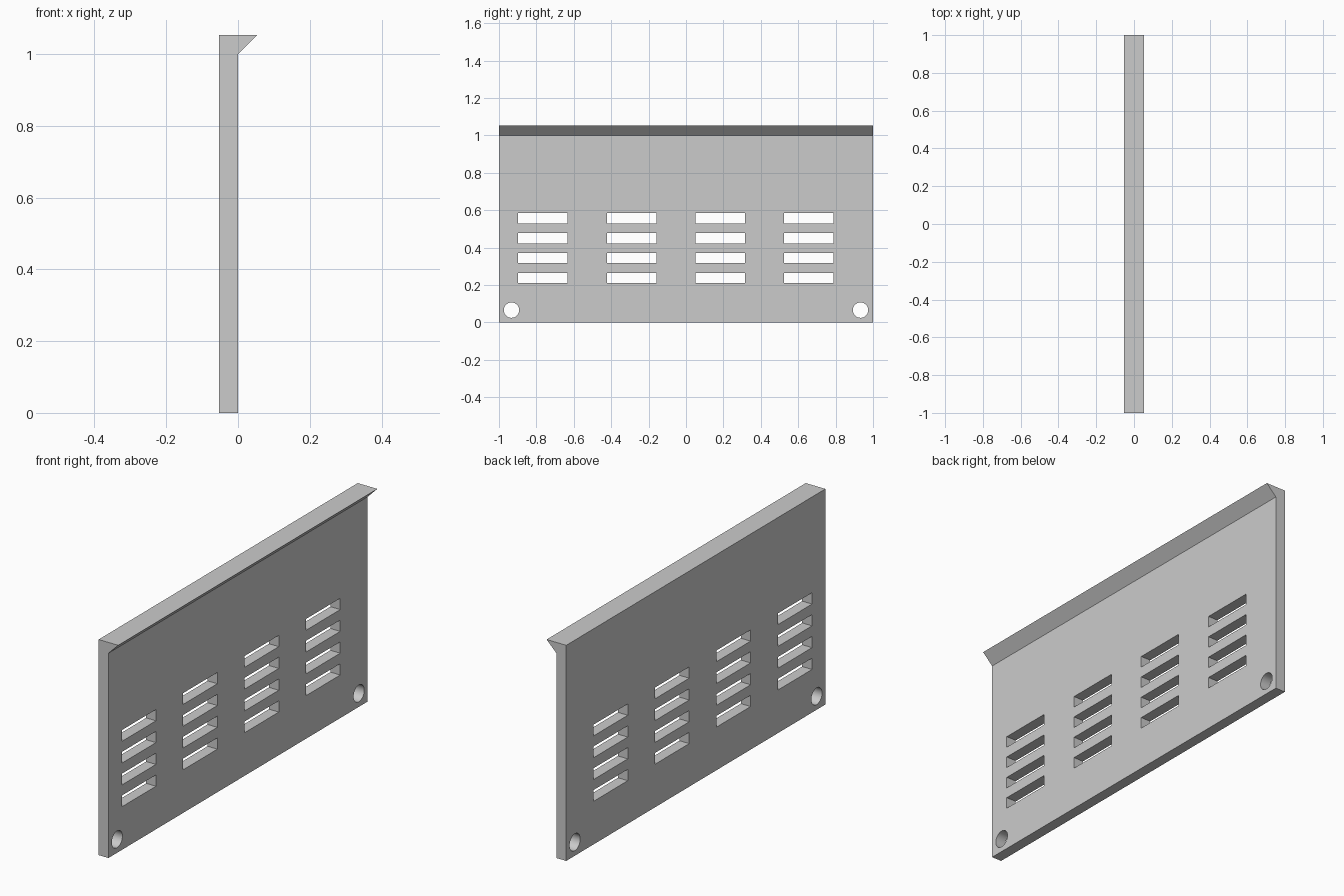
import bpy, bmesh
from mathutils import Matrix

cube = bpy.data.objects.get("Cube")
if cube:
    bpy.data.objects.remove(cube, do_unlink=True)

grey = bpy.data.materials.new("light_grey")
grey.use_nodes = True
grey.diffuse_color = (0.6, 0.6, 0.6, 1)
grey.node_tree.nodes["Principled BSDF"].inputs["Base Color"].default_value = (0.6, 0.6, 0.6, 1)


def make_object(name, bm):
    bmesh.ops.recalc_face_normals(bm, faces=bm.faces)
    mesh = bpy.data.meshes.new(name)
    bm.to_mesh(mesh)
    bm.free()
    mesh.materials.append(grey)
    obj = bpy.data.objects.new(name, mesh)
    bpy.context.collection.objects.link(obj)
    return obj


# Panel with bevelled top lip: side profile extruded along y
profile = [(-0.053, 0), (0, 0), (0, 1.0), (0.053, 1.053), (-0.053, 1.053)]
bm = bmesh.new()
face = bm.faces.new([bm.verts.new((x, -1, z)) for x, z in profile])
side = bmesh.ops.extrude_face_region(bm, geom=[face])
bmesh.ops.translate(bm, vec=(0, 2, 0),
                    verts=[v for v in side["geom"] if isinstance(v, bmesh.types.BMVert)])
panel = make_object("vent_panel", bm)

# Cutters: four columns of four slots, and two corner mounting holes
bm = bmesh.new()
for col in range(4):
    for row in range(4):
        place = Matrix.Translation((-0.026, -0.765 + 0.474 * col, 0.238 + 0.1065 * row))
        bmesh.ops.create_cube(bm, size=1, matrix=place @ Matrix.Diagonal((0.3, 0.264, 0.055, 1)))
for y in (-0.933, 0.933):
    place = Matrix.Translation((-0.026, y, 0.066)) @ Matrix.Rotation(1.5707963, 4, "Y")
    bmesh.ops.create_cone(bm, cap_ends=True, segments=48, radius1=0.041, radius2=0.041,
                          depth=0.3, matrix=place)
cutter = make_object("opening_cutter", bm)
cutter.hide_render = True

# Cut the openings, then drop the cutter
cut = panel.modifiers.new("openings", "BOOLEAN")
cut.operation = "DIFFERENCE"
cut.solver = "EXACT"
cut.object = cutter
bpy.ops.object.select_all(action="DESELECT")
panel.select_set(True)
bpy.context.view_layer.objects.active = panel
bpy.ops.object.modifier_apply(modifier=cut.name)
bpy.data.objects.remove(cutter, do_unlink=True)
bpy.ops.object.shade_smooth_by_angle(angle=0.5)
